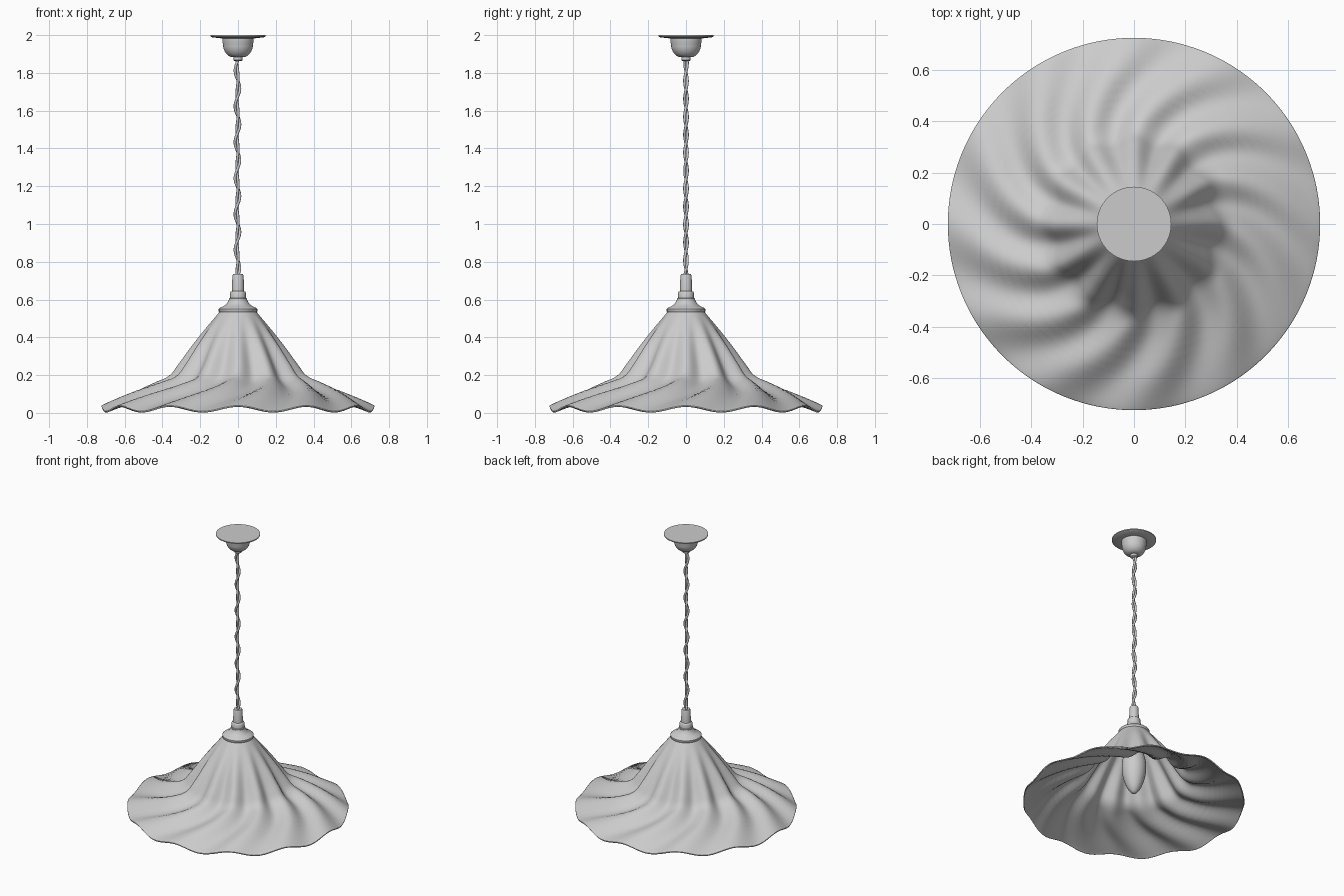
import bpy, bmesh
from math import sin, cos, pi, radians

if "Cube" in bpy.data.objects:
    bpy.data.objects.remove(bpy.data.objects["Cube"])


def finish(name, bm, angle=40):
    bmesh.ops.remove_doubles(bm, verts=bm.verts, dist=1e-5)
    bmesh.ops.recalc_face_normals(bm, faces=bm.faces)
    me = bpy.data.meshes.new(name)
    bm.to_mesh(me)
    bm.free()
    ob = bpy.data.objects.new(name, me)
    bpy.context.collection.objects.link(ob)
    bpy.ops.object.select_all(action='DESELECT')
    ob.select_set(True)
    bpy.context.view_layer.objects.active = ob
    bpy.ops.object.shade_smooth_by_angle(angle=radians(angle))
    return ob


def revolve(profile, seg, place):
    """Skin rings around z; place(r, z, angle, t) gives each position."""
    bm = bmesh.new()
    n = len(profile) - 1
    rings = [[bm.verts.new(place(r, z, 2 * pi * k / seg, i / n)) for k in range(seg)]
             for i, (r, z) in enumerate(profile)]
    for a, b in zip(rings, rings[1:]):
        for k in range(seg):
            m = (k + 1) % seg
            bm.faces.new((a[k], a[m], b[m], b[k]))
    return bm


def lathe(name, profile, seg=48):
    return finish(name, revolve(profile, seg, lambda r, z, a, t: (r * cos(a), r * sin(a), z)))


def spline(pts, steps):
    out = []
    for i in range(len(pts) - 1):
        p = [pts[max(0, min(len(pts) - 1, i + d))] for d in (-1, 0, 1, 2)]
        for s in range(steps):
            u = s / steps
            out.append(tuple(0.5 * (2 * b + (c - a) * u + (2 * a - 5 * b + 4 * c - d) * u * u
                                    + (3 * b - a - 3 * c + d) * u ** 3)
                             for a, b, c, d in zip(*p)))
    return out + [pts[-1]]


def ramp(x, lo, hi):
    u = max(0, min(1, (x - lo) / (hi - lo)))
    return u * u * (3 - 2 * u)


# Fluted shade: straight folds on the cone that swirl across the brim
def fold(r, z, a, t):
    swirl = radians(30) * ramp(r, 0.28, 0.80) / ramp(0.725, 0.28, 0.80)
    brim = ramp(r, 0.30, 0.45)
    amp = 0.022 * ramp(r, 0.10, 0.36) - 0.007 * ramp(r, 0.45, 0.72)
    w = amp * cos(12 * (a + swirl))
    rr = r + 0.75 * w * (1 - brim)
    return rr * cos(a), rr * sin(a), z + w * (0.5 + 0.5 * brim)


shade_profile = spline([(0.09, 0.545), (0.165, 0.45), (0.235, 0.35), (0.30, 0.25),
                        (0.35, 0.185), (0.43, 0.145), (0.58, 0.087), (0.69, 0.04),
                        (0.724, 0.024)], 5)
shade = finish("shade", revolve(shade_profile, 192, fold), 60)
thick = shade.modifiers.new("thickness", 'SOLIDIFY')
thick.thickness = 0.008
thick.offset = -1

# Shade cap and lamp socket
lathe("shade_cap", [(0, 0.532), (0.098, 0.532), (0.102, 0.537), (0.102, 0.55), (0.096, 0.556),
                    (0.08, 0.563), (0.063, 0.574), (0.053, 0.588), (0.048, 0.6), (0, 0.6)])
lathe("socket", [(0, 0.59), (0.045, 0.59), (0.047, 0.597), (0.047, 0.606), (0.042, 0.609),
                 (0.042, 0.636), (0.038, 0.642), (0.032, 0.644), (0.030, 0.725),
                 (0.026, 0.735), (0, 0.735)], 32)
lathe("bulb_holder", [(0, 0.545), (0.04, 0.545), (0.04, 0.46), (0, 0.46)], 32)

# Candle-shaped bulb
lathe("bulb", spline([(0.036, 0.47), (0.045, 0.43), (0.069, 0.36), (0.08, 0.29), (0.073, 0.21),
                      (0.047, 0.13), (0.02, 0.091), (0, 0.082)], 4), 32)

# Ceiling canopy: flat plate, bowl and cord grip
lathe("ceiling_plate", [(0, 2.0), (0.145, 2.0), (0.145, 1.993), (0.135, 1.988),
                        (0.09, 1.983), (0, 1.983)], 64)
bowl = [(0.083, 1.985), (0.083, 1.965)]
bowl += [(0.025 + 0.055 * cos(k * pi / 16), 1.955 - 0.072 * sin(k * pi / 16)) for k in range(9)]
lathe("ceiling_bowl", [(0, 1.985)] + bowl + [(0, 1.883)])
lathe("cord_grip", [(0, 1.89), (0.025, 1.89), (0.025, 1.868), (0.02, 1.864), (0, 1.864)], 24)

# Twisted two-strand cord with a slight sideways wave
for i in range(2):
    cu = bpy.data.curves.new("cord", 'CURVE')
    cu.dimensions = '3D'
    cu.bevel_depth = 0.0075
    cu.bevel_resolution = 2
    n = 220
    sp = cu.splines.new('POLY')
    sp.points.add(n)
    for k, p in enumerate(sp.points):
        z = 0.725 + 1.15 * k / n
        a = 2 * pi * z / 0.19 + pi * i
        x = 0.006 * sin(2 * pi * z / 0.19 + 1) - 0.003
        p.co = (x + 0.0075 * cos(a), 0.0075 * sin(a), z, 1)
    sp.use_smooth = True
    ob = bpy.data.objects.new(f"cord_strand_{i + 1}", cu)
    bpy.context.collection.objects.link(ob)
